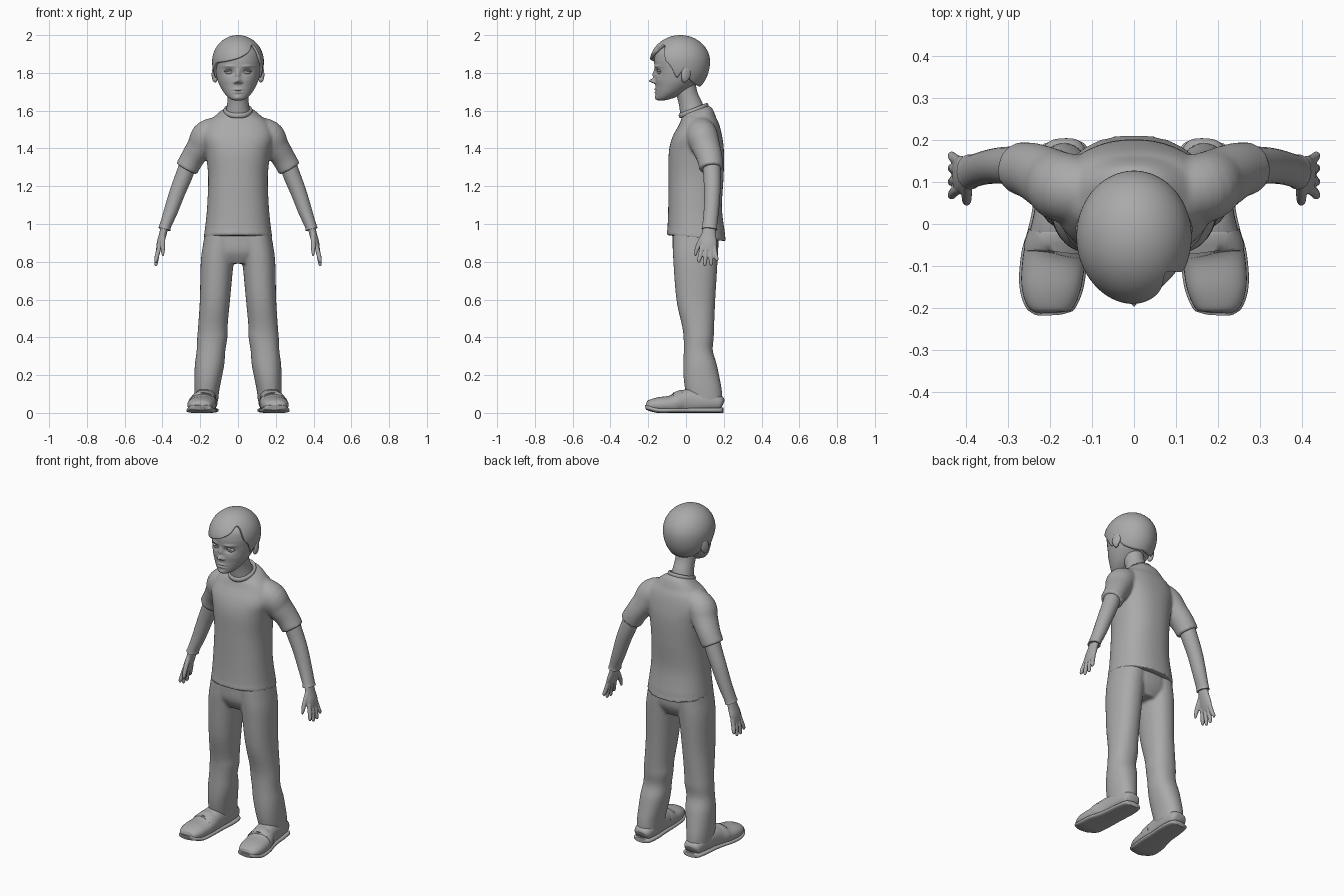
import bpy, bmesh, math
from mathutils import Vector, Matrix

X, Y, Z = Vector((1, 0, 0)), Vector((0, 1, 0)), Vector((0, 0, 1))
grey = bpy.data.materials.new("plain grey")
grey.diffuse_color = (0.4, 0.4, 0.4, 1)


def spline(pts, k):
    # Catmull-Rom through tuples of any length
    out, n = [], len(pts)
    for i in range(n - 1):
        p = [pts[max(i - 1, 0)], pts[i], pts[i + 1], pts[min(i + 2, n - 1)]]
        for j in range(k):
            t = j / k
            out.append([0.5 * (2 * b + (c - a) * t + (2 * a - 5 * b + 4 * c - d) * t * t
                               + (3 * b - a - 3 * c + d) * t ** 3) for a, b, c, d in zip(*p)])
    return out + [list(pts[-1])]


def loft(bm, rings, ref=Y, axis=None, n=32, k=5, p=2.0):
    # rings: (x, y, z, half width, half depth along ref)
    R = spline(rings, k)
    C = [Vector(r[:3]) for r in R]
    loops = []
    for i, r in enumerate(R):
        t = axis or (C[min(i + 1, len(C) - 1)] - C[max(i - 1, 0)]).normalized()
        v = (ref - ref.dot(t) * t).normalized()
        u = v.cross(t)
        ring = []
        for j in range(n):
            c, s = math.cos(math.tau * j / n), math.sin(math.tau * j / n)
            c, s = (math.copysign(abs(q) ** (2 / p), q) for q in (c, s))
            ring.append(bm.verts.new(C[i] + u * r[3] * c + v * r[4] * s))
        loops.append(ring)
    for a, b in zip(loops, loops[1:]):
        for j in range(n):
            bm.faces.new((a[j], a[(j + 1) % n], b[(j + 1) % n], b[j]))
    bm.faces.new(loops[0][::-1])
    bm.faces.new(loops[-1])


def ball(bm, c, r, rot=Matrix()):
    bmesh.ops.create_uvsphere(bm, u_segments=24, v_segments=16, radius=1,
                              matrix=Matrix.Translation(c) @ rot @ Matrix.Diagonal((*r, 1)))


def finish(bm, name, mirror=False, voxel=0, smooth=0, angle=50):
    bmesh.ops.recalc_face_normals(bm, faces=bm.faces)
    me = bpy.data.meshes.new(name)
    bm.to_mesh(me)
    bm.free()
    for f in me.polygons:
        f.use_smooth = True
    if not voxel:
        me.set_sharp_from_angle(angle=math.radians(angle))
    me.materials.append(grey)
    ob = bpy.data.objects.new(name, me)
    bpy.context.collection.objects.link(ob)
    if voxel:
        m = ob.modifiers.new("blend", 'REMESH')
        m.mode, m.voxel_size, m.use_smooth_shade = 'VOXEL', voxel, True
    if smooth:
        m = ob.modifiers.new("soften", 'SMOOTH')
        m.factor, m.iterations = 0.5, smooth
    if mirror:
        m = ob.modifiers.new("mirror", 'MIRROR')
        m.use_mirror_merge = False
    return ob


def flip(rings):
    return [(-r[0], *r[1:]) for r in rings]


# T-shirt: torso blended with two sleeves
bm = bmesh.new()
loft(bm, [(0, .055, .925, .182, .157), (0, .051, 1.0, .172, .148), (0, .048, 1.1, .163, .142),
          (0, .053, 1.25, .158, .146), (0, .055, 1.38, .172, .146), (0, .06, 1.46, .19, .132),
          (0, .07, 1.53, .168, .105), (0, .065, 1.575, .115, .085), (0, .05, 1.605, .07, .07)],
     axis=Z, n=48, p=2.3)
for v in bm.verts:  # hem and neckline slope
    if v.co.z < .96:
        v.co.z -= (v.co.y - .055) * .1
    if v.co.z > 1.56:
        v.co.z += (v.co.y - .05) * .3 * min(1, (v.co.z - 1.56) / .03)
sleeve = [(.07, .075, 1.505, .07, .07), (.16, .085, 1.468, .083, .083), (.2, .105, 1.41, .071, .076),
          (.24, .125, 1.35, .063, .068), (.273, .133, 1.292, .062, .062)]
loft(bm, sleeve)
loft(bm, flip(sleeve))
finish(bm, "shirt", voxel=.008, smooth=4)

# Collar ring
bm = bmesh.new()
grid = [[bm.verts.new((math.sin(a) * (.068 + .009 * math.cos(b)),
                       .04 + math.cos(a) * (.07 + .009 * math.cos(b)),
                       1.6 + .38 * .07 * math.cos(a) + .014 * math.sin(b)))
         for b in (math.tau * j / 10 for j in range(10))]
        for a in (math.tau * i / 48 for i in range(48))]
for i in range(48):
    for j in range(10):
        g, h = grid[i], grid[(i + 1) % 48]
        bm.faces.new((g[j], g[(j + 1) % 10], h[(j + 1) % 10], h[j]))
finish(bm, "collar")

# Forearms with a cuff at the wrist
bm = bmesh.new()
loft(bm, [(.255, .133, 1.34, .046, .048), (.288, .138, 1.25, .045, .046), (.32, .139, 1.17, .042, .043),
          (.355, .134, 1.07, .037, .04), (.383, .126, .995, .031, .039), (.39, .124, .972, .033, .042)])
finish(bm, "forearm", mirror=True)

# Hands: palm, four fingers, thumb
bm = bmesh.new()
loft(bm, [(.385, .124, 1.0, .02, .032), (.398, .121, .945, .02, .037), (.412, .119, .9, .018, .044),
          (.422, .116, .86, .012, .041)])
for y0, y1, z1 in ((.084, .068, .795), (.107, .1, .778), (.13, .133, .78), (.15, .163, .802)):
    loft(bm, [(.416, y0, .88, .012, .012), (.428, (y0 + y1) / 2, .835, .012, .012),
              (.434, y1, z1 + .012, .01, .01), (.435, y1, z1, .005, .005)], n=12)
loft(bm, [(.398, .1, .945, .014, .018), (.398, .072, .9, .013, .014), (.398, .055, .86, .011, .011),
          (.397, .049, .83, .005, .005)], n=12)
finish(bm, "hand", mirror=True, voxel=.004, smooth=3)

# Trousers: hips blended with two legs
bm = bmesh.new()
loft(bm, [(0, .05, 1.0, .165, .12), (0, .05, .92, .178, .122), (0, .05, .85, .17, .117),
          (0, .05, .79, .1, .085)], axis=Z, p=2.3)
leg = [(.09, .05, .98, .08, .118), (.098, .05, .9, .086, .12), (.11, .05, .8, .087, .117),
       (.122, .052, .6, .08, .103), (.133, .064, .46, .078, .085), (.136, .067, .4, .08, .08),
       (.143, .065, .33, .076, .077), (.15, .074, .26, .078, .088), (.158, .082, .19, .073, .095),
       (.165, .093, .12, .066, .097), (.167, .104, .055, .061, .09)]
loft(bm, leg, axis=-Z, p=2.2)
loft(bm, flip(leg), axis=-Z, p=2.2)
finish(bm, "trousers", voxel=.008, smooth=4)

# Shoes: upper, sole and strap
upper = [(.199, -.212, .038, .025, .01), (.199, -.2, .038, .052, .027), (.197, -.15, .042, .071, .04),
         (.19, -.08, .045, .074, .047), (.182, -.03, .054, .068, .06), (.175, .03, .062, .062, .066),
         (.168, .12, .06, .06, .055), (.166, .18, .05, .05, .04), (.166, .195, .045, .03, .02)]
bm = bmesh.new()
loft(bm, upper, ref=Z, p=2.3)
for v in bm.verts:
    v.co.z = max(v.co.z, .006)
finish(bm, "shoe_upper", mirror=True)
bm = bmesh.new()
loft(bm, [(x, y * 1.01, .014 + (.014 if y < -.18 else 0), a + .005, .014) for x, y, z, a, b in upper],
     ref=Z, p=3)
finish(bm, "shoe_sole", mirror=True)
bm = bmesh.new()
loft(bm, [(.187, -.062, .052, .072, .05), (.187, -.06, .052, .076, .056), (.181, -.022, .056, .07, .066),
          (.181, -.02, .056, .066, .062)], ref=Z, k=2)
for v in bm.verts:
    v.co.z = max(v.co.z, .02)
finish(bm, "shoe_strap", mirror=True)

# Neck
bm = bmesh.new()
loft(bm, [(0, -.01, 1.78, .058, .055), (0, .002, 1.7, .055, .058), (0, .024, 1.64, .057, .063),
          (0, .045, 1.56, .07, .072)], axis=-Z)
finish(bm, "neck")

# Head: smooth egg, then soft bumps and hollows (x, z, width, height, push along y)
bm = bmesh.new()
loft(bm, [(0, -.132, 1.654, .018, .016), (0, -.115, 1.664, .044, .043), (0, -.085, 1.695, .074, .076),
          (0, -.055, 1.74, .1, .107), (0, -.037, 1.78, .114, .126), (0, -.031, 1.82, .121, .134),
          (0, -.028, 1.87, .125, .14), (0, -.028, 1.92, .112, .125), (0, -.028, 1.965, .06, .07)],
     axis=Z, n=128, k=12)
bumps = [(0, 1.79, .011, .025, -.014), (0, 1.757, .013, .011, -.032), (0, 1.712, .024, .006, -.007),
         (0, 1.697, .02, .006, -.006), (0, 1.705, .026, .003, .005), (0, 1.668, .02, .012, -.006)]
for s in (1, -1):
    bumps += [(s * .045, 1.805, .024, .014, .014), (s * .016, 1.75, .007, .007, -.012),
              (s * .05, 1.835, .028, .007, -.007), (s * .06, 1.76, .03, .02, -.003)]
for v in bm.verts:
    if v.co.y < -.07:
        v.co.y += sum(d * math.exp(-((v.co.x - x) / w) ** 2 - ((v.co.z - z) / h) ** 2)
                      for x, z, w, h, d in bumps)
finish(bm, "head", angle=80)

# Eyes with upper lids
bm = bmesh.new()
ball(bm, (.045, -.131, 1.804), (.025, .022, .014))
finish(bm, "eye", mirror=True)
bm = bmesh.new()
ball(bm, (.046, -.131, 1.813), (.028, .024, .009), Matrix.Rotation(math.radians(8), 4, 'Y'))
finish(bm, "eyelid", mirror=True)

# Ears: rim with a hollow
bm = bmesh.new()
tilt = Matrix.Rotation(math.radians(20), 4, 'Z') @ Matrix.Rotation(math.radians(-10), 4, 'X')
ball(bm, (.125, 0, 1.795), (.012, .027, .042), tilt)
ball(bm, (.121, -.008, 1.765), (.012, .016, .017))
finish(bm, "ear", mirror=True, voxel=.004, smooth=2)

# Hair cap: (angle from the front, hairline height), side parting on +x
line = [(-180, 1.73), (-150, 1.73), (-120, 1.75), (-104, 1.79), (-92, 1.8), (-82, 1.775), (-72, 1.82),
        (-58, 1.85), (-30, 1.86), (0, 1.878), (25, 1.91), (42, 1.948), (52, 1.935), (60, 1.87),
        (72, 1.83), (82, 1.775), (92, 1.8), (104, 1.79), (120, 1.75), (150, 1.73), (180, 1.73)]
fine = spline(line, 8)[:-1]
rows, n, cz = 28, len(fine), 1.86
bm = bmesh.new()
cols = []
for az, z in fine:
    end = math.acos((z - cz) / (.14 if z > cz else .18))
    a = math.radians(az)
    col = []
    for j in range(rows + 1):
        ph = end * j / rows
        puff = 1 + .03 * (j / rows) ** 2 * math.exp(-((az - 10) / 40) ** 2)
        c, s = math.cos(ph), math.sin(ph) * puff
        col.append(bm.verts.new((.137 * s * math.sin(a), -.03 - .157 * s * math.cos(a),
                                 cz + c * (.14 if c > 0 else .18))))
    cols.append(col)
for i in range(n):
    for j in range(rows):
        g, h = cols[i], cols[(i + 1) % n]
        bm.faces.new((g[j], g[j + 1], h[j + 1], h[j]))
bmesh.ops.remove_doubles(bm, verts=bm.verts, dist=.0001)
hair = finish(bm, "hair", angle=80)
m = hair.modifiers.new("thickness", 'SOLIDIFY')
m.thickness, m.offset = .015, -1
